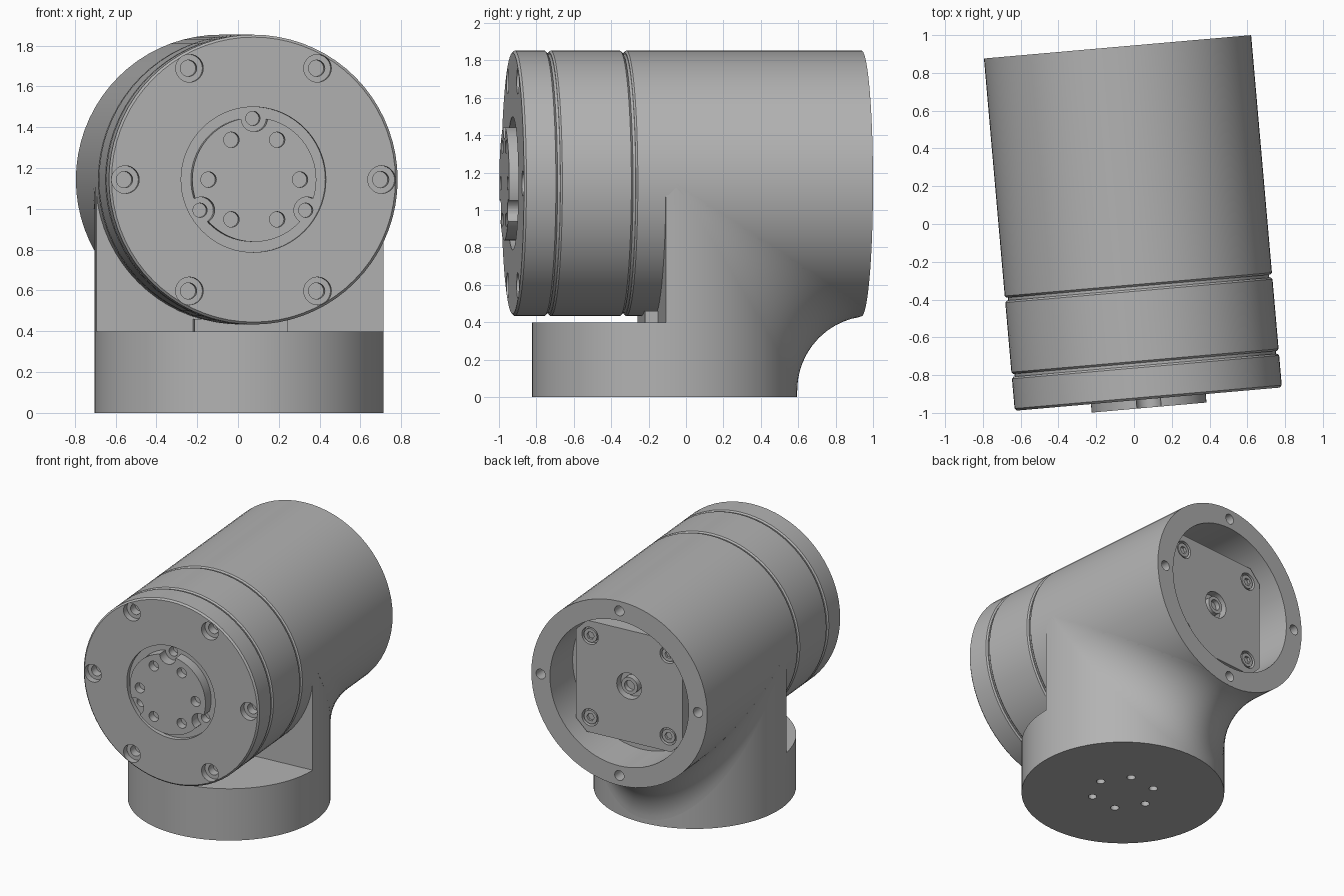
import bpy, bmesh
from math import sin, cos, pi, radians
from mathutils import Matrix, Vector

if "Cube" in bpy.data.objects:
    bpy.data.objects.remove(bpy.data.objects["Cube"])

R = 0.71          # shared radius of both barrels
ZC = 1.143        # height of the horizontal axis
BACK, FRONT = 1.057, -0.815
PLACE = Matrix.Translation((0.005, -0.115, 0)) @ Matrix.Rotation(radians(5), 4, 'Z')

grey = bpy.data.materials.new("machined_grey")
grey.use_nodes = True
grey.diffuse_color = (0.45, 0.45, 0.45, 1)
grey.node_tree.nodes["Principled BSDF"].inputs["Base Color"].default_value = grey.diffuse_color


def lathe(bm, profile, u=0.0, v=0.0, axis='Y', seg=72):
    """Spin (radius, depth) points about an axis offset by u, v."""
    rings = []
    for i in range(seg):
        a = 2 * pi * i / seg
        ring = []
        for r, t in profile:
            p, q = u + r * cos(a), v + r * sin(a)
            ring.append(bm.verts.new((p, t, ZC + q) if axis == 'Y' else (p, q, t)))
        rings.append(ring)
    for i in range(seg):
        a, b = rings[i], rings[(i + 1) % seg]
        for j in range(len(profile) - 1):
            bm.faces.new((a[j], a[j + 1], b[j + 1], b[j]))


def box(bm, lo, hi):
    lo, hi = Vector(lo), Vector(hi)
    size = Matrix.Diagonal((*(hi - lo), 1))
    return bmesh.ops.create_cube(bm, size=1, matrix=Matrix.Translation((lo + hi) / 2) @ size)


def to_object(name, bm):
    bmesh.ops.remove_doubles(bm, verts=bm.verts, dist=1e-5)
    bmesh.ops.recalc_face_normals(bm, faces=bm.faces)
    mesh = bpy.data.meshes.new(name)
    bm.to_mesh(mesh)
    bm.free()
    obj = bpy.data.objects.new(name, mesh)
    bpy.context.collection.objects.link(obj)
    return obj


def finish(name, bm, cutter=None):
    """Make the part, cut its holes, shade it and put it in place."""
    obj = to_object(name, bm)
    bpy.ops.object.select_all(action='DESELECT')
    obj.select_set(True)
    bpy.context.view_layer.objects.active = obj
    if cutter:
        tool = to_object(name + "_cutter", cutter)
        tool.hide_render = True
        mod = obj.modifiers.new("holes", 'BOOLEAN')
        mod.operation, mod.solver, mod.object = 'DIFFERENCE', 'EXACT', tool
        bpy.ops.object.modifier_apply(modifier=mod.name)
        bpy.data.objects.remove(tool)
    obj.data.materials.clear()
    obj.data.materials.append(grey)
    bpy.ops.object.shade_smooth_by_angle(angle=radians(30))
    obj.matrix_world = PLACE
    return obj


def turned(name, profile, cutter=None, **kw):
    bm = bmesh.new()
    lathe(bm, profile, **kw)
    return finish(name, bm, cutter)


def circle(n, radius, start=0):
    for i in range(n):
        a = radians(start) + 2 * pi * i / n
        yield radius * cos(a), radius * sin(a)


def rod(r, a, b):
    return [(0, a), (r, a), (r, b), (0, b)]


def stepped(r1, r2, a, b, c):
    return [(0, a), (r1, a), (r1, b), (r2, b), (r2, c), (0, c)]


# upright base: full disc below, back half only above
cut = bmesh.new()
box(cut, (-1, -1, 0.4), (1, -0.055, 1.5))
for x, y in circle(6, 0.22):
    lathe(cut, rod(0.03, -0.05, 0.12), x, y, 'Z', 20)
turned("upright_base", rod(R - 0.001, 0, ZC - 0.003), cut, axis='Z')

# low stop block under the drive barrel
bm = bmesh.new()
box(bm, (-0.23, -0.125, 0.39), (0.23, -0.05, 0.46))
finish("stop_block", bm)

# horizontal housing with an open rear bore
cut = bmesh.new()
for x, z in circle(4, 0.635):
    lathe(cut, rod(0.038, 0.95, 1.2), x, z, seg=20)
turned("housing", [(0, -0.215), (R - 0.01, -0.215), (R, -0.205), (R, BACK),
                   (0.56, BACK), (0.56, 0.74), (0, 0.74)], cut)

# rolled blend between upright and housing
bm = bmesh.new()
blend = 0.40
k = R + blend
rows = []
for i in range(49):
    t = -pi / 2 + pi * i / 48
    s, c = sin(t), cos(t)
    centre = Vector((k * s, k * c, ZC - k * c))
    inner = 0.95 * R
    row = [Vector((inner * s, inner * c, ZC - inner * c))]
    for j in range(15):
        f = j / 14
        p = centre + blend * Vector((-s, -(1 - f) * c, f * c)).normalized()
        p.y = min(p.y, BACK)
        row.append(p)
    rows.append([bm.verts.new(p) for p in row])
for a, b in zip(rows, rows[1:]):
    for j in range(len(a)):
        n = (j + 1) % len(a)
        bm.faces.new((a[j], a[n], b[n], b[j]))
finish("blend_fillet", bm)

# drive barrel and the core that floors its grooves
turned("drive_barrel", [(0, -0.62), (R - 0.01, -0.62), (R, -0.61), (R, -0.24),
                        (R - 0.01, -0.23), (0, -0.23)])
turned("groove_core", rod(R - 0.016, -0.65, -0.15))

# front cap with counterbored holes and a recess round the hub
cut = bmesh.new()
for x, z in circle(6, 0.63):
    lathe(cut, stepped(0.068, 0.04, -0.9, -0.765, -0.7), x, z, seg=28)
for x, z in circle(3, 0.30, 90):
    lathe(cut, rod(0.035, -0.9, -0.72), x, z, seg=20)
turned("front_cap", [(0, -0.78), (0.356, -0.78), (0.356, FRONT), (R - 0.012, FRONT),
                     (R, FRONT + 0.012), (R, -0.645), (R - 0.01, -0.635), (0, -0.635)], cut)

# output hub with tapped holes and three scallops
cut = bmesh.new()
for x, z in circle(6, 0.225):
    lathe(cut, rod(0.038, -0.95, -0.80), x, z, seg=24)
for x, z in circle(3, 0.30, 90):
    lathe(cut, rod(0.065, -0.95, -0.70), x, z, seg=28)
turned("output_hub", rod(0.305, -0.86, -0.775), cut)

# rear plate: square with clipped corners
bm = bmesh.new()
box(bm, (-0.43, 0.70, ZC - 0.43), (0.43, 0.92, ZC + 0.43))
corners = [e for e in bm.edges if abs(e.verts[0].co.y - e.verts[1].co.y) > 0.1]
bmesh.ops.bevel(bm, geom=corners, offset=0.09, segments=1, affect='EDGES')
cut = bmesh.new()
lathe(cut, rod(0.10, 0.86, 1.0), seg=36)
screws = [(x, z) for x in (-0.315, 0.315) for z in (-0.315, 0.315)]
for x, z in screws:
    lathe(cut, rod(0.066, 0.88, 1.0), x, z, seg=28)
finish("rear_plate", bm, cut)

# shaft end and socket screws in the rear plate
turned("shaft_end", [(0, 0.85), (0.065, 0.85), (0.065, 0.915), (0.04, 0.915),
                     (0.04, 0.88), (0, 0.88)], seg=32)
for n, (x, z) in enumerate(screws):
    cut = bmesh.new()
    lathe(cut, rod(0.03, 0.895, 1.0), x, z, seg=6)
    turned(f"plate_screw_{n + 1}", rod(0.052, 0.87, 0.915), cut, u=x, v=z, seg=28)
